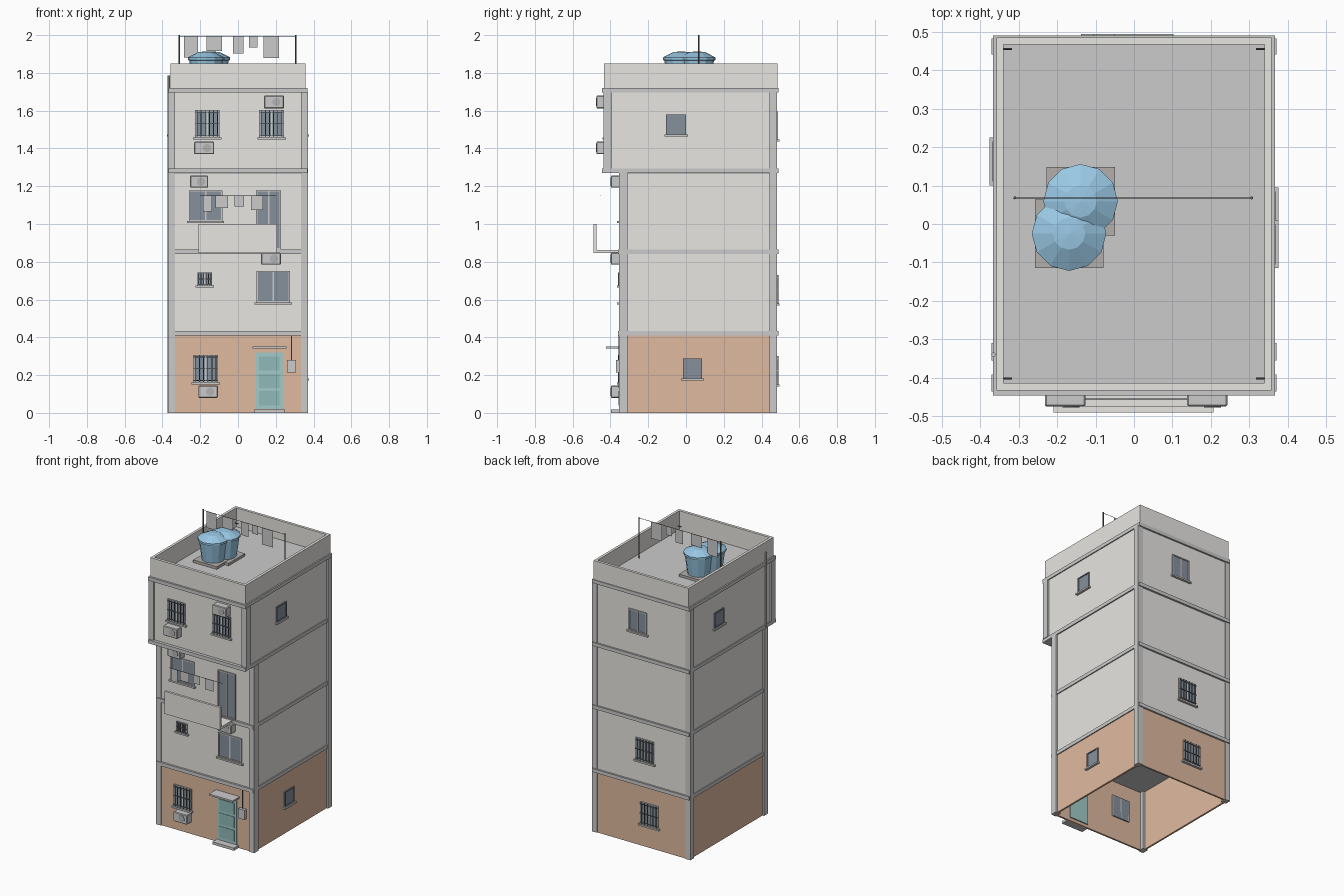
import bpy, bmesh
from math import pi
from mathutils import Matrix, Vector

if "Cube" in bpy.data.objects:
    bpy.data.objects.remove(bpy.data.objects["Cube"])

COL = {"wall": (.80, .79, .76), "brick": (.74, .49, .35), "concrete": (.58, .58, .56),
       "glass": (.24, .28, .33), "bar": (.12, .13, .14), "door": (.36, .60, .59),
       "door_dark": (.28, .49, .48), "tank": (.32, .58, .78), "trim": (.66, .66, .65),
       "white": (.84, .84, .83), "fan": (.45, .45, .45), "base": (.45, .43, .41)}
MATS = {}
for key, c in COL.items():
    MATS[key] = bpy.data.materials.new(key)
    MATS[key].diffuse_color = (*c, 1)


def finish(name, bm, mat):
    bmesh.ops.recalc_face_normals(bm, faces=bm.faces)
    me = bpy.data.meshes.new(name)
    bm.to_mesh(me)
    bm.free()
    ob = bpy.data.objects.new(name, me)
    me.materials.append(MATS[mat])
    bpy.context.collection.objects.link(ob)
    return ob


def boxes(name, mat, *items):
    """Each item is x0, x1, y0, y1, z0, z1."""
    bm = bmesh.new()
    for x0, x1, y0, y1, z0, z1 in items:
        m = Matrix.Translation(((x0 + x1) / 2, (y0 + y1) / 2, (z0 + z1) / 2))
        m = m @ Matrix.Diagonal((abs(x1 - x0), abs(y1 - y0), abs(z1 - z0), 1))
        bmesh.ops.create_cube(bm, size=1, matrix=m)
    return finish(name, bm, mat)


def rod(name, a, b, r, mat, sides=8):
    a, b = Vector(a), Vector(b)
    d = b - a
    m = Matrix.Translation((a + b) / 2) @ d.to_track_quat('Z', 'Y').to_matrix().to_4x4()
    bm = bmesh.new()
    bmesh.ops.create_cone(bm, cap_ends=True, segments=sides, radius1=r, radius2=r, depth=d.length, matrix=m)
    return finish(name, bm, mat)


def on_wall(side, plane, u0, u1, v0, v1, z0, z1):
    """Box in wall coordinates: u along the wall, v outwards."""
    s = 1 if side in ("back", "right") else -1
    p, q = plane + s * v0, plane + s * v1
    return (u0, u1, p, q, z0, z1) if side in ("front", "back") else (p, q, u0, u1, z0, z1)


WX, FRONT, TOPFRONT, BACK = .36, -.348, -.425, .478


def window(name, side, plane, u0, u1, z0, z1, style="plain", sill=True):
    def b(*a):
        return on_wall(side, plane, *a)
    boxes(name + "_glass", "glass", b(u0, u1, -.02, .003, z0, z1))
    t = .007
    frame = [b(u0, u0 + t, -.02, .008, z0, z1), b(u1 - t, u1, -.02, .008, z0, z1),
             b(u0, u1, -.02, .008, z0, z0 + t), b(u0, u1, -.02, .008, z1 - t, z1)]
    if style != "plain":
        mid = (u0 + u1) / 2
        frame.append(b(mid - .004, mid + .004, -.02, .007, z0, z1))
    boxes(name + "_frame", "trim" if style != "plain" else "glass", *frame)
    if sill:
        boxes(name + "_sill", "concrete", b(u0 - .01, u1 + .01, -.01, .016, z0 - .011, z0))
    if style == "bars":
        n = 6
        bars = [b(u - .0022, u + .0022, .008, .0125, z0, z1)
                for u in (u0 + (u1 - u0) * (i + .5) / n for i in range(n))]
        bars += [b(u0, u1, .008, .0125, z - .002, z + .002)
                 for z in (z0 + (z1 - z0) * f for f in (.08, .5, .92))]
        boxes(name + "_bars", "bar", *bars)


def aircon(name, plane, x0, x1, z0, z1, fan_x):
    ob = boxes(name, "white", (x0, x1, plane - .05, plane, z0, z1))
    bev = ob.modifiers.new("bevel", 'BEVEL')
    bev.width, bev.segments = .004, 1
    z = (z0 + z1) / 2
    rod(name + "_fan", (fan_x, plane - .052, z), (fan_x, plane - .045, z), .022, "fan", 16)


def laundry(name, y, z, x0, x1, cloths):
    rod(name + "_line", (x0, y, z), (x1, y, z), .0015, "bar", 5)
    bm = bmesh.new()
    for a, b, low in cloths:
        bm.faces.new([bm.verts.new(p) for p in ((a, y, low), (b, y, low), (b, y, z), (a, y, z))])
    finish(name + "_cloths", bm, "white")


# storeys: open hollow ground floor, closed floors above
t = .012
boxes("ground_walls", "brick", (-WX, WX, FRONT, FRONT + t, 0, .41), (-WX, WX, BACK - t, BACK, 0, .41),
      (-WX, -WX + t, FRONT, BACK, 0, .41), (WX - t, WX, FRONT, BACK, 0, .41))
boxes("middle_walls", "wall", (-WX, WX, FRONT, BACK, .432, .842), (-WX, WX, FRONT, BACK, .865, 1.268))
boxes("top_walls", "wall", (-WX, WX, TOPFRONT, BACK, 1.292, 1.697))

# floor slabs
boxes("floor_slabs", "concrete", *[(-.367, .367, y, .49, z, z + .024) for y, z in
      ((-.361, .409), (-.361, .842), (-.446, 1.269), (-.446, 1.697))])

# corner columns
cols = []
for s in (-1, 1):
    for y0, y1, z0, z1 in ((-.355, -.31, 0, 1.27), (-.436, -.392, 1.29, 1.70), (.441, .483, 0, 1.70)):
        cols.append((s * .333, s * .371, y0, y1, z0, z1))
boxes("corner_columns", "concrete", *cols)

# roof parapet
boxes("parapet", "wall", (-.358, .358, -.433, -.414, 1.72, 1.85), (-.358, .358, .467, .485, 1.72, 1.85),
      (-.358, -.34, -.414, .467, 1.72, 1.85), (.34, .358, -.414, .467, 1.72, 1.85))

# front windows
window("ground_window", "front", FRONT, -.237, -.105, .16, .307, "bars")
window("small_window", "front", FRONT, -.215, -.137, .675, .742, "bars")
window("wide_window", "front", FRONT, .098, .275, .585, .752, "split")
window("balcony_window", "front", FRONT, -.26, -.083, 1.015, 1.178, "split")
window("balcony_door", "front", FRONT, .096, .228, .865, 1.178, "split", False)
window("top_window_left", "front", TOPFRONT, -.228, -.097, 1.458, 1.603, "bars")
window("top_window_right", "front", TOPFRONT, .112, .243, 1.458, 1.603, "bars")
# side and back windows
window("right_top_window", "right", WX, -.105, 0, 1.475, 1.58)
window("right_ground_window", "right", WX, -.017, .085, .183, .287)
window("left_top_window", "left", -WX, .11, .215, 1.475, 1.58)
window("back_ground_window", "back", BACK, -.128, .006, .15, .30, "bars")
window("back_second_window", "back", BACK, -.095, .04, .58, .73, "bars")
window("back_top_window", "back", BACK, -.042, .093, 1.448, 1.595, "split")

# entrance door, step and canopy
boxes("door", "door", (.096, .237, FRONT - .006, FRONT + .02, .02, .32))
boxes("door_panels", "door_dark", *[(.112, .221, FRONT - .009, FRONT, z, z + .075) for z in (.04, .132, .224)])
boxes("door_step", "concrete", (.086, .248, -.398, FRONT, 0, .018))
boxes("door_canopy", "concrete", (.078, .256, -.424, FRONT, .341, .352))

# meter box and conduit
boxes("meter_box", "white", (.26, .307, -.37, FRONT, .215, .28))
rod("meter_conduit", (.282, -.354, .28), (.282, -.354, .41), .003, "bar", 6)

# balcony floor and front wall
boxes("balcony", "wall", (-.21, .207, -.478, FRONT, .846, .863), (-.21, .207, -.49, -.474, .846, 1.0))
laundry("balcony_laundry", -.455, 1.15, -.2, .2,
        [(-.185, -.137, 1.065), (-.118, -.052, 1.085), (-.018, .032, 1.093), (.068, .132, 1.075)])

# air conditioners
aircon("aircon_ground", FRONT, -.21, -.106, .08, .145, -.147)
aircon("aircon_second", FRONT, .122, .227, .785, .848, .19)
aircon("aircon_third", FRONT, -.254, -.158, 1.192, 1.256, -.196)
aircon("aircon_top_left", TOPFRONT, -.232, -.126, 1.37, 1.436, -.164)
aircon("aircon_top_right", TOPFRONT, .138, .243, 1.612, 1.68, .204)

# rain pipe and roof spouts
rod("rain_pipe", (-.366, -.34, 0), (-.366, -.34, 1.785), .006, "concrete")
for x, y in ((-.338, .456), (-.338, -.402), (.338, .456), (.338, -.402)):
    rod("roof_spout", (x - .02, y, 1.75), (x + .02, y, 1.75), .003, "bar", 6)

# water tanks on plinths
PROFILE = [(0, 1.735), (.072, 1.735), (.089, 1.865), (.097, 1.868), (.097, 1.882), (.042, 1.91), (0, 1.914)]
for i, (x, y) in enumerate(((-.139, .059), (-.169, -.025))):
    boxes("tank_plinth", "base", (x - .089, x + .089, y - .089, y + .089, 1.72, 1.738 + i * .001))
    bm = bmesh.new()
    pts = [bm.verts.new((x + r, y, z)) for r, z in PROFILE]
    edges = [bm.edges.new(p) for p in zip(pts, pts[1:])]
    bmesh.ops.spin(bm, geom=pts + edges, cent=(x, y, 0), axis=(0, 0, 1), angle=2 * pi, steps=12)
    bmesh.ops.remove_doubles(bm, verts=bm.verts, dist=.0005)
    finish("water_tank", bm, "tank")

# rooftop clothes line
for x in (-.31, .306):
    rod("line_post", (x, .068, 1.72), (x, .068, 2.0), .004, "bar")
laundry("roof_laundry", .068, 1.994, -.31, .306,
        [(-.285, -.211, 1.882), (-.168, -.084, 1.916), (-.026, .03, 1.902), (.058, .102, 1.935), (.134, .218, 1.88)])

for m in bpy.data.materials:
    if m.users and not m.is_grease_pencil:
        m.use_nodes = True
        m.node_tree.nodes["Principled BSDF"].inputs["Base Color"].default_value = m.diffuse_color
